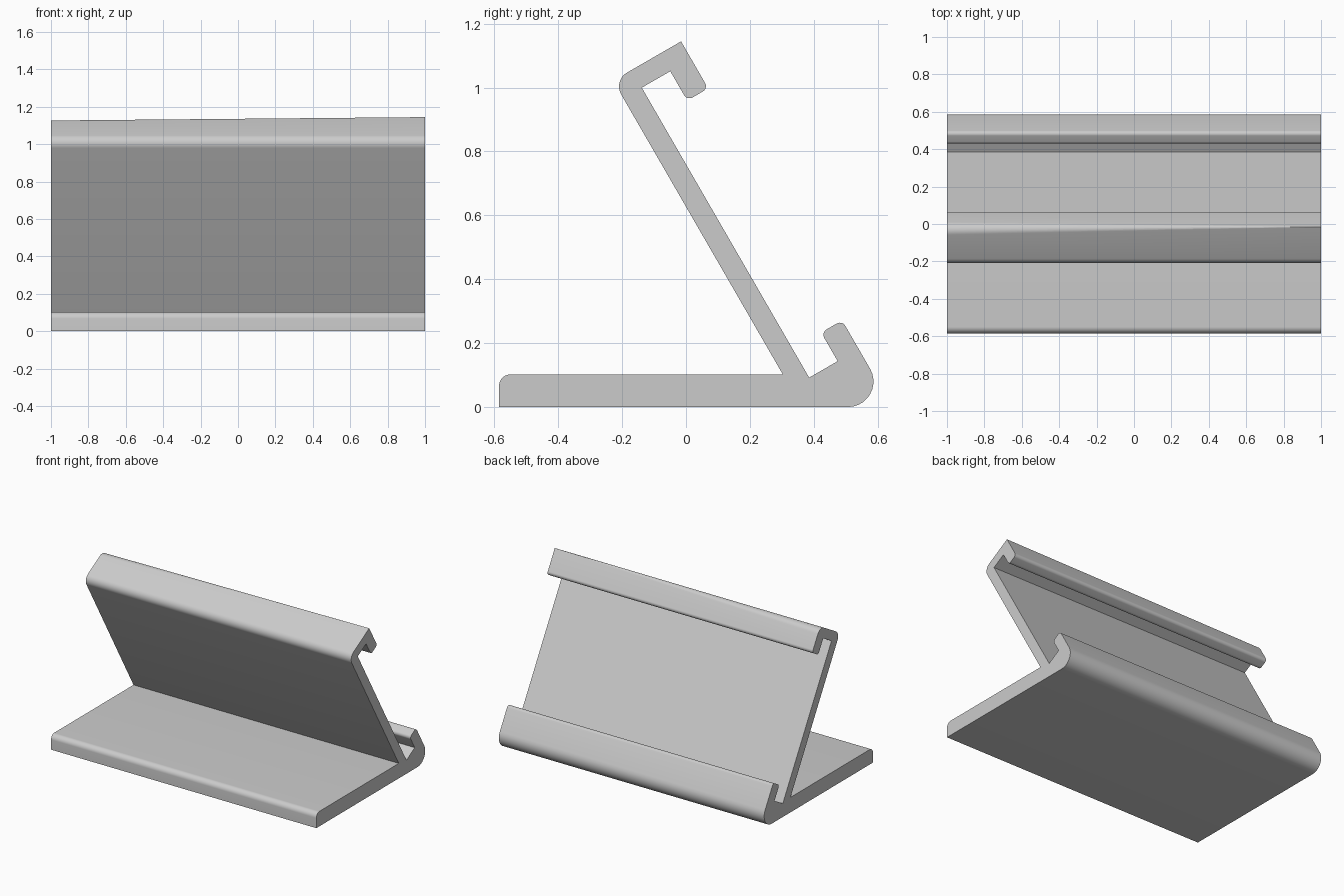
import bpy, bmesh
from math import sin, cos, pi, radians
from mathutils import Vector

cube = bpy.data.objects.get("Cube")
if cube:
    bpy.data.objects.remove(cube, do_unlink=True)

HALF_WIDTH = 1.0
ARC_STEPS = 10

# Axes of the leaning plate: up along the lean, out through the back
UP = Vector((-sin(pi / 6), cos(pi / 6)))
OUT = Vector((cos(pi / 6), sin(pi / 6)))

# Distances along OUT and UP
FRONT, BACK, LIP_IN, LIP_OUT = 0.3135, 0.38, 0.483, 0.559
SLOT_FLOOR, SLOT_ROOF = -0.113, 0.935
LOWER_TIP, UPPER_TIP, TOP = -0.0095, 0.829, 0.999
BASE_TOP, BASE_END = 0.102, 0.585


def lean(out, up):
    return OUT * out + UP * up


def at_height(out, z):
    """Point on a leaning line where it reaches height z."""
    return lean(out, (z - out * OUT.y) / UP.y)


def rounded(corners):
    """Replace each corner that has a radius with an arc."""
    points = []
    for i, (p, r) in enumerate(corners):
        if not r:
            points.append(p)
            continue
        a = (corners[i - 1][0] - p).normalized()
        b = (corners[(i + 1) % len(corners)][0] - p).normalized()
        half = a.angle(b) / 2
        middle = (a + b).normalized()
        centre = p + middle * (r / sin(half))
        # the arc bulges towards the corner, between the two edge normals
        side = (a - b).normalized()
        for k in range(ARC_STEPS + 1):
            t = (pi / 2 - half) * (1 - 2 * k / ARC_STEPS)
            points.append(centre + (side * sin(t) - middle * cos(t)) * r)
    return points


def section(top_radius):
    """Side outline of the stand."""
    return rounded([
        # base and lower lip
        (Vector((-BASE_END, 0)), 0),
        (at_height(LIP_OUT, 0), 0.08),
        (lean(LIP_OUT, LOWER_TIP), 0.02),
        (lean(LIP_IN, LOWER_TIP), 0.02),
        (lean(LIP_IN, SLOT_FLOOR), 0),
        (lean(BACK, SLOT_FLOOR), 0),
        # back of the plate and upper lip
        (lean(BACK, SLOT_ROOF), 0),
        (lean(LIP_IN, SLOT_ROOF), 0),
        (lean(LIP_IN, UPPER_TIP), 0.02),
        (lean(LIP_OUT, UPPER_TIP), 0.02),
        (lean(LIP_OUT, TOP), top_radius),
        # front of the plate and top of the base
        (lean(FRONT, TOP), 0.05),
        (at_height(FRONT, BASE_TOP), 0),
        (Vector((-BASE_END, BASE_TOP)), 0.035),
    ])


# Loft between the ends: the top back rounding fades out towards +x
bm = bmesh.new()
right, left = [[bm.verts.new((x, p.x, p.y)) for p in section(r)]
               for x, r in ((-HALF_WIDTH, 0.05), (HALF_WIDTH, 0.0005))]
count = len(right)
for i in range(count):
    j = (i + 1) % count
    bm.faces.new((right[i], right[j], left[j], left[i]))
bm.faces.new(right)
bm.faces.new(left)
bmesh.ops.recalc_face_normals(bm, faces=bm.faces)
mesh = bpy.data.meshes.new("display_stand")
bm.to_mesh(mesh)
bm.free()

# Plain grey plastic
grey = bpy.data.materials.new("light_grey")
grey.use_nodes = True
colour = (0.6, 0.6, 0.6, 1)
grey.diffuse_color = colour
grey.node_tree.nodes["Principled BSDF"].inputs["Base Color"].default_value = colour
mesh.materials.append(grey)

stand = bpy.data.objects.new("display_stand", mesh)
bpy.context.collection.objects.link(stand)
bpy.ops.object.select_all(action="DESELECT")
stand.select_set(True)
bpy.context.view_layer.objects.active = stand
bpy.ops.object.shade_smooth_by_angle(angle=radians(25))
